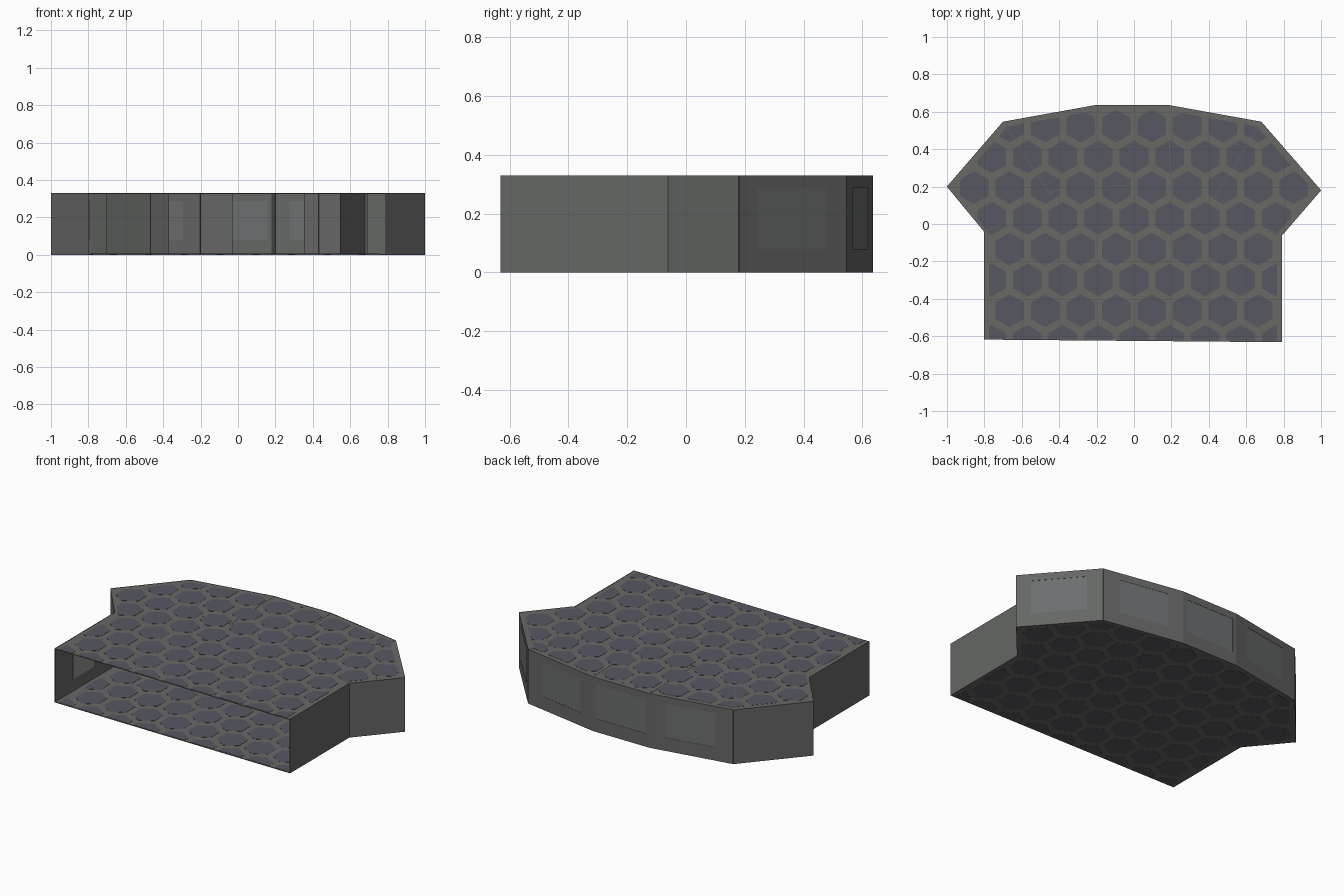
import bpy, bmesh, math
from mathutils import Vector

if "Cube" in bpy.data.objects:
    bpy.data.objects.remove(bpy.data.objects["Cube"])

H = 0.33       # room height
T = 0.004      # sheet thickness


def material(name, *rgba):
    m = bpy.data.materials.new(name)
    m.diffuse_color = rgba
    m.use_nodes = True
    m.node_tree.nodes["Principled BSDF"].inputs["Base Color"].default_value = m.diffuse_color
    return m


WALL = material("wall_grey", 0.13, 0.135, 0.13, 1)
SLAB = material("grout_grey", 0.14, 0.14, 0.13, 1)
TILE = material("tile_slate", 0.095, 0.095, 0.12, 1)
GLASS = material("smoked_glass", 0.15, 0.16, 0.16, 0.4)
PANEL = material("light_panel", 0.3, 0.3, 0.3, 1)


def finish(name, bm, mat):
    bmesh.ops.recalc_face_normals(bm, faces=bm.faces)
    me = bpy.data.meshes.new(name)
    bm.to_mesh(me)
    bm.free()
    me.materials.append(mat)
    ob = bpy.data.objects.new(name, me)
    bpy.context.collection.objects.link(ob)


def prism(bm, pts, z0, z1):
    lo = [bm.verts.new((x, y, z0)) for x, y in pts]
    hi = [bm.verts.new((x, y, z1)) for x, y in pts]
    bm.faces.new(lo[::-1])
    bm.faces.new(hi)
    n = len(pts)
    for i in range(n):
        j = (i + 1) % n
        bm.faces.new((lo[i], lo[j], hi[j], hi[i]))


def sheet(bm, p, q, z0=0.0, z1=H, t=T):
    """Thin upright sheet from p to q."""
    p, q = Vector(p), Vector(q)
    d = (q - p).normalized()
    n = Vector((-d.y, d.x)) * t / 2
    prism(bm, [p - n, q - n, q + n, p + n], z0, z1)


def wall(name, p, q, window=None):
    """Wall with an optional glazed opening, given as two fractions along it."""
    bm = bmesh.new()
    if window:
        p, q = Vector(p), Vector(q)
        a, b = p.lerp(q, window[0]), p.lerp(q, window[1])
        sheet(bm, p, a)
        sheet(bm, b, q)
        sheet(bm, a, b, 0, 0.08)
        sheet(bm, a, b, 0.287, H)
        pane = bmesh.new()
        sheet(pane, a, b, 0.08, 0.287, 0.001)
        finish(name + "_glass", pane, GLASS)
    else:
        sheet(bm, p, q)
    finish(name, bm, WALL)


def clip(poly, region):
    """Clip a polygon to a convex counter-clockwise region."""
    for i, a in enumerate(region):
        e = region[(i + 1) % len(region)] - a
        out = []
        for k, p in enumerate(poly):
            q = poly[(k + 1) % len(poly)]
            dp, dq = e.cross(p - a), e.cross(q - a)
            if dp >= 0:
                out.append(p)
            if dp * dq < 0:
                out.append(p.lerp(q, dp / (dp - dq)))
        poly = out
        if len(poly) < 3:
            return []
    return poly


# Footprint, counter-clockwise from the front left corner
outline = [Vector(p) for p in (
    (-0.80, -0.618), (0.79, -0.632), (0.79, -0.06), (0.998, 0.18), (0.68, 0.545),
    (0.18, 0.635), (-0.20, 0.635), (-0.70, 0.545), (-0.998, 0.20), (-0.80, -0.04))]

# Outer walls; the front stays open
names = ["right_side_wall", "right_wing_front_wall", "right_wing_back_wall",
         "back_right_wall", "back_middle_wall", "back_left_wall",
         "left_wing_back_wall", "left_wing_front_wall", "left_side_wall"]
windows = {2: (0.17, 0.81), 3: (0.21, 0.81), 4: (0.06, 0.94), 5: (0.19, 0.79)}
for i, name in enumerate(names):
    wall(name, outline[i + 1], outline[(i + 2) % 10], windows.get(i))

# Light panel on the inside of the left wall
bm = bmesh.new()
sheet(bm, (-0.796, -0.45), (-0.796, -0.25), 0.08, 0.287, 0.003)
finish("left_inner_panel", bm, PANEL)

# Partitions between the back bays, with short end walls
for name, p, q in (
        ("partition_middle_left", (-0.20, 0.635), (-0.19, 0.20)),
        ("end_wall_middle_left", (-0.20, 0.20), (-0.03, 0.205)),
        ("partition_middle_right", (0.18, 0.635), (0.20, 0.20)),
        ("partition_right", (0.68, 0.545), (0.43, 0.14)),
        ("end_wall_right", (0.355, 0.18), (0.55, 0.09)),
        ("partition_left", (-0.70, 0.545), (-0.45, 0.16)),
        ("end_wall_left", (-0.47, 0.15), (-0.37, 0.20)),
        ("wing_stub_left", (-0.80, -0.04), (-0.70, 0.0)),
        ("wing_stub_right", (0.79, -0.06), (0.69, -0.02))):
    wall(name, p, q)

# Convex tiled areas, kept a little inside the walls
m = 0.025
front_zone = [Vector(p) for p in ((-0.80 + m, -0.615), (0.79 - m, -0.625),
                                  (0.79 - m, -0.05), (-0.80 + m, -0.05))]
back_zone = [Vector((p.x * 0.968, -0.05 + (p.y + 0.05) * 0.96))
             for p in outline[3:9]]
back_zone = ([Vector((-0.80 + m, -0.05)), Vector((0.79 - m, -0.05))] + back_zone)

# Floor and ceiling slabs with hexagonal tiles showing on both faces
dx = 0.19
dy = dx * math.sqrt(3) / 2
rad = 0.088
for name, z in (("floor", 0.001), ("ceiling", H - T - 0.001)):
    bm = bmesh.new()
    prism(bm, outline, z, z + T)
    finish(name, bm, SLAB)
    bm = bmesh.new()
    for r in range(-4, 5):
        for c in range(-6, 7):
            cx, cy = (c + 0.5 * (r % 2)) * dx, r * dy + 0.03
            hexa = [Vector((cx + rad * math.sin(-k * math.pi / 3),
                            cy + rad * math.cos(k * math.pi / 3))) for k in range(6)]
            for zone in (front_zone, back_zone):
                poly = clip(hexa, zone)
                if poly:
                    prism(bm, poly, z - 0.001, z + T + 0.001)
    finish(name + "_hex_tiles", bm, TILE)
